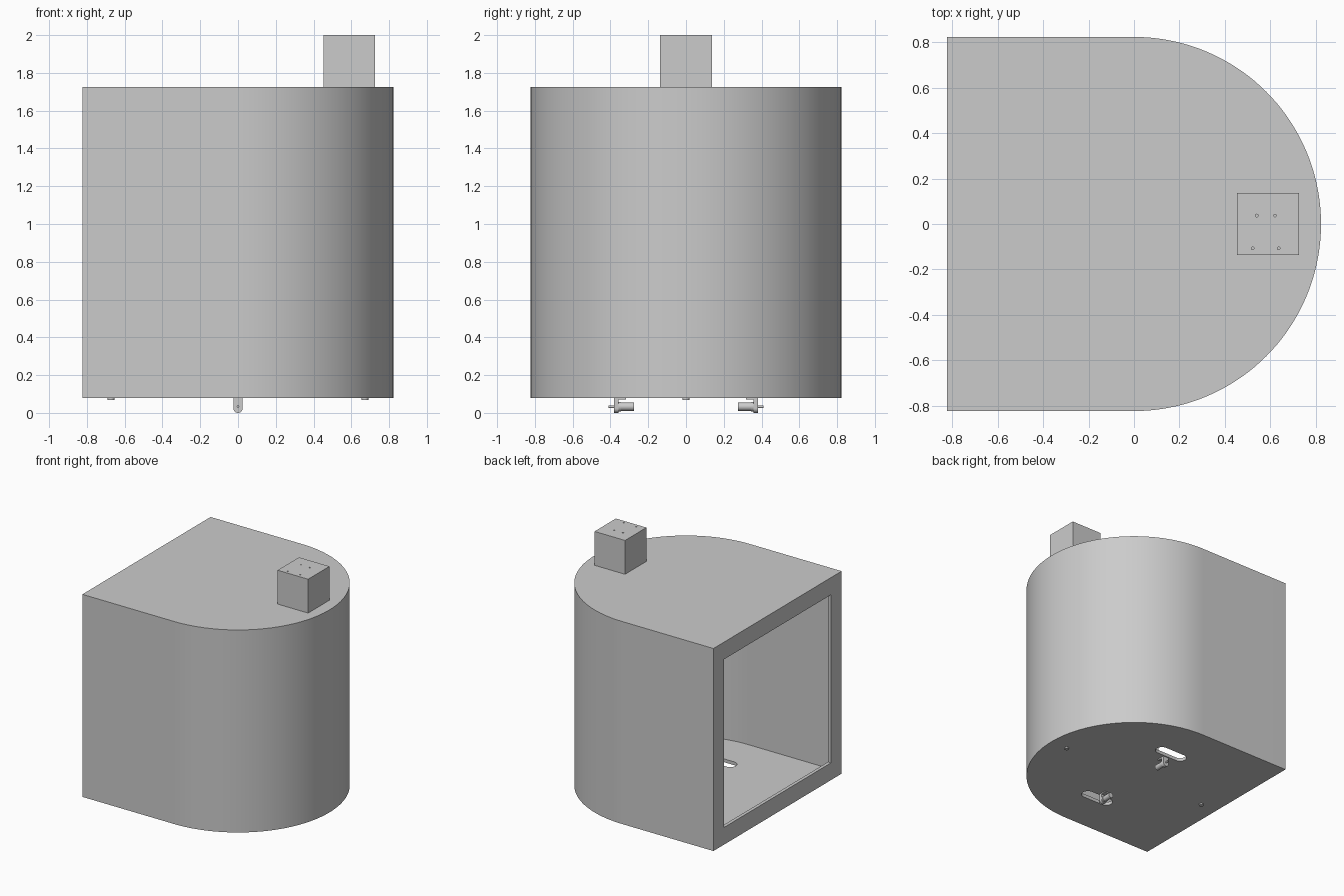
import bpy, bmesh, math
from mathutils import Matrix, Vector

if "Cube" in bpy.data.objects:
    bpy.data.objects.remove(bpy.data.objects["Cube"])

grey = bpy.data.materials.new("plain grey")
grey.use_nodes = True
grey.diffuse_color = (0.6, 0.6, 0.6, 1)
grey.node_tree.nodes["Principled BSDF"].inputs["Base Color"].default_value = (0.6, 0.6, 0.6, 1)

R = 0.8225               # body half width
WALL = 0.027             # shell thickness
BASE, TOP = 0.08, 1.725  # body bottom and top


def finish(name, bm):
    bmesh.ops.recalc_face_normals(bm, faces=bm.faces)
    mesh = bpy.data.meshes.new(name)
    bm.to_mesh(mesh)
    bm.free()
    mesh.materials.append(grey)
    ob = bpy.data.objects.new(name, mesh)
    bpy.context.scene.collection.objects.link(ob)
    return ob


def prism(name, outline, start, depth):
    """Extrude a closed outline of 3D points along a vector."""
    bm = bmesh.new()
    face = bm.faces.new([bm.verts.new(Vector(p) + Vector(start)) for p in outline])
    new = bmesh.ops.extrude_face_region(bm, geom=[face])["geom"]
    bmesh.ops.translate(bm, vec=depth, verts=[v for v in new if isinstance(v, bmesh.types.BMVert)])
    return finish(name, bm)


def box(name, lo, hi):
    bm = bmesh.new()
    bmesh.ops.create_cube(bm, size=1)
    for v in bm.verts:
        v.co = [lo[i] if v.co[i] < 0 else hi[i] for i in range(3)]
    return finish(name, bm)


def cylinder(name, centre, radius, length, axis="Z", segments=32):
    bm = bmesh.new()
    turn = Matrix.Rotation(math.pi / 2, 4, "X") if axis == "Y" else Matrix()
    bmesh.ops.create_cone(bm, cap_ends=True, segments=segments, radius1=radius, radius2=radius,
                          depth=length, matrix=Matrix.Translation(centre) @ turn)
    return finish(name, bm)


def arc(radius, start, end, steps):
    angles = [start + (end - start) * i / steps for i in range(steps + 1)]
    return [(radius * math.cos(a), radius * math.sin(a)) for a in angles]


def d_outline(radius):
    """Square back with a half-round nose."""
    nose = arc(radius, -math.pi / 2, math.pi / 2, 72)
    return [(x, y, 0) for x, y in nose + [(-radius, radius), (-radius, -radius)]]


def slot_outline(half_length, radius):
    h = half_length - radius
    right = [(x + h, y, 0) for x, y in arc(radius, -math.pi / 2, math.pi / 2, 16)]
    return right + [(-x, -y, 0) for x, y, _ in right]


def cut(target, cutters):
    """Subtract each cutter, then remove it."""
    for c in cutters:
        c.hide_render = True
        mod = target.modifiers.new("cut", "BOOLEAN")
        mod.operation, mod.solver, mod.object = "DIFFERENCE", "EXACT", c
    evaluated = target.evaluated_get(bpy.context.evaluated_depsgraph_get())
    mesh = bpy.data.meshes.new_from_object(evaluated)
    target.modifiers.clear()
    target.data = mesh
    for c in cutters:
        bpy.data.objects.remove(c)


# Hollow body with a square opening and two wheel slots in the floor
body = prism("body_shell", d_outline(R), (0, 0, BASE), (0, 0, TOP - BASE))
cutters = [
    prism("cavity", d_outline(R - WALL), (0, 0, BASE + WALL), (0, 0, TOP - BASE - 2 * WALL)),
    box("opening", (-1, -0.687, 0.22), (-0.7, 0.687, 1.585)),
]
for side in (-1, 1):
    cutters.append(prism("wheel_slot", slot_outline(0.14, 0.05), (0, side * 0.44, 0), (0, 0, 0.2)))
cut(body, cutters)

# Top box with four small holes
tower = box("top_box", (0.452, -0.137, TOP), (0.726, 0.137, 2))
holes = [(0.54, 0.037), (0.62, 0.037), (0.522, -0.107), (0.636, -0.107)]
cut(tower, [cylinder("pin_hole", (x, y, 2), 0.006, 0.06, segments=16) for x, y in holes])

smooth = [body, tower]

# Motors under the floor, mirrored front to back, shafts pointing outward
AXLE = 0.033
for side, label in ((-1, "front"), (1, "back")):
    smooth.append(cylinder(label + "_motor", (0, side * 0.311, AXLE), 0.022, 0.074, "Y"))
    smooth.append(cylinder(label + "_motor_collar", (0, side * 0.351, AXLE), 0.025, 0.012, "Y"))
    smooth.append(cylinder(label + "_shaft", (0, side * 0.394, AXLE), 0.007, 0.034, "Y", 16))
    # Bracket: round-bottomed plate rising to the floor
    r = 0.025
    plate = [(x, 0, z + r + 0.0) for x, z in arc(r, math.pi, 2 * math.pi, 20)]
    plate += [(r, 0, BASE), (-r, 0, BASE)]
    smooth.append(prism(label + "_bracket", plate, (0, side * 0.357, 0), (0, side * 0.024, 0)))
    box(label + "_bracket_foot", (-r, side * 0.345 - 0.027, 0.07), (r, side * 0.345 + 0.027, BASE))

# Low round pads at both ends of the floor
for x, label in ((-0.672, "right"), (0.672, "left")):
    smooth.append(cylinder(label + "_pad", (x, 0, 0.075), 0.018, 0.012))

bpy.ops.object.select_all(action="DESELECT")
for ob in smooth:
    ob.select_set(True)
bpy.context.view_layer.objects.active = body
bpy.ops.object.shade_smooth_by_angle(angle=math.radians(30))
